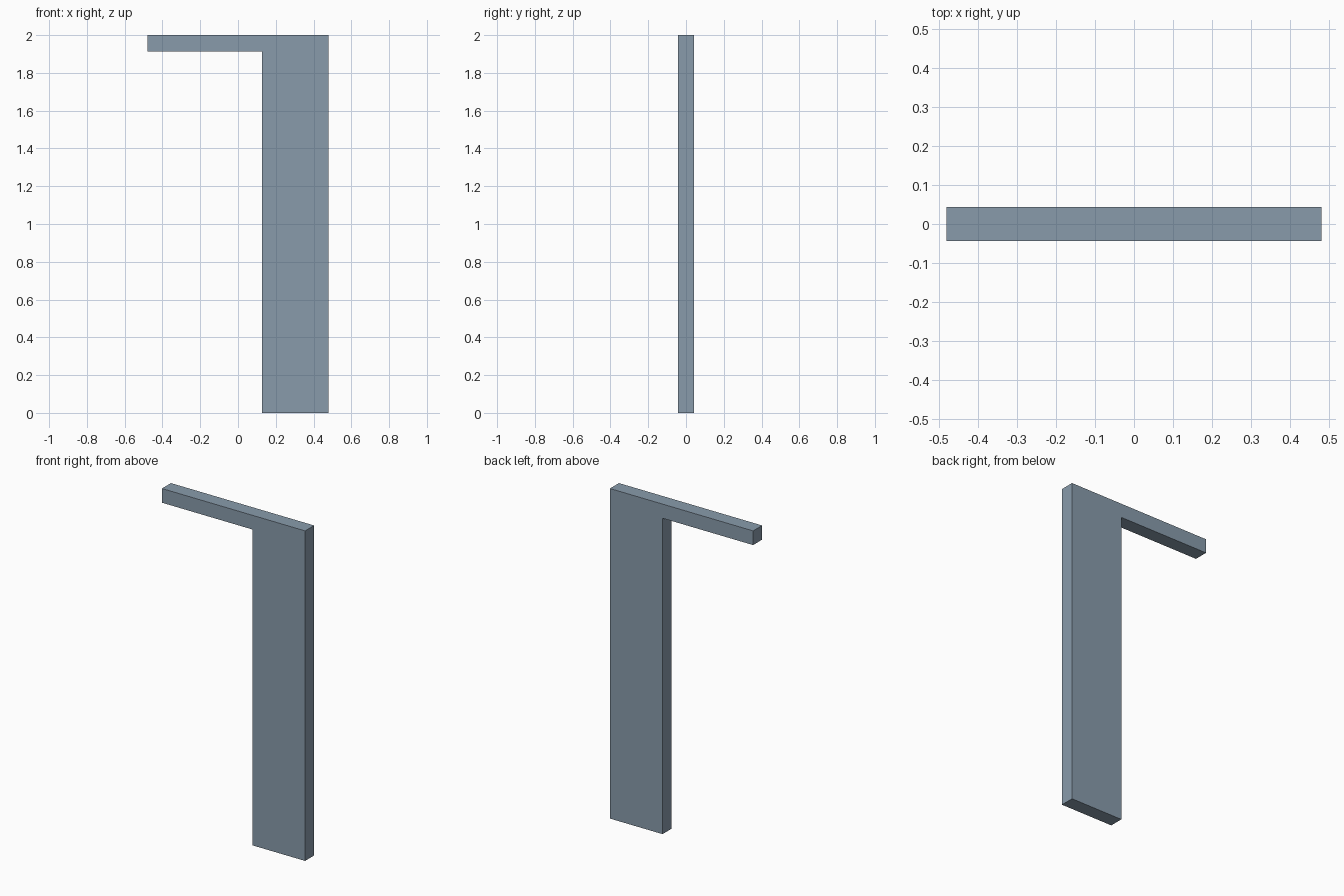
import bpy
import bmesh

cube = bpy.data.objects.get("Cube")
if cube:
    bpy.data.objects.remove(cube, do_unlink=True)

# Single blue-grey material
COLOUR = (0.25, 0.33, 0.41, 1.0)
mat = bpy.data.materials.new("blue_grey")
mat.use_nodes = True
mat.diffuse_color = COLOUR
bsdf = next(n for n in mat.node_tree.nodes if n.type == 'BSDF_PRINCIPLED')
bsdf.inputs["Base Color"].default_value = COLOUR

HALF_WIDTH = 0.48
HALF_DEPTH = 0.043
HEIGHT = 2.0
POST_INNER = 0.127
ARM_BOTTOM = 1.914

# Outline of the wide post and the thin arm, in x and z
outline = [
    (POST_INNER, 0), (HALF_WIDTH, 0), (HALF_WIDTH, HEIGHT),
    (-HALF_WIDTH, HEIGHT), (-HALF_WIDTH, ARM_BOTTOM), (POST_INNER, ARM_BOTTOM),
]

# Extrude the outline from front to back
bm = bmesh.new()
front = bm.faces.new([bm.verts.new((x, -HALF_DEPTH, z)) for x, z in outline])
result = bmesh.ops.extrude_face_region(bm, geom=[front], use_keep_orig=True)
back_verts = [v for v in result["geom"] if isinstance(v, bmesh.types.BMVert)]
bmesh.ops.translate(bm, verts=back_verts, vec=(0, 2 * HALF_DEPTH, 0))
bmesh.ops.recalc_face_normals(bm, faces=bm.faces)

mesh = bpy.data.meshes.new("post_with_arm")
bm.to_mesh(mesh)
bm.free()
mesh.materials.append(mat)
bpy.context.collection.objects.link(bpy.data.objects.new("post_with_arm", mesh))
